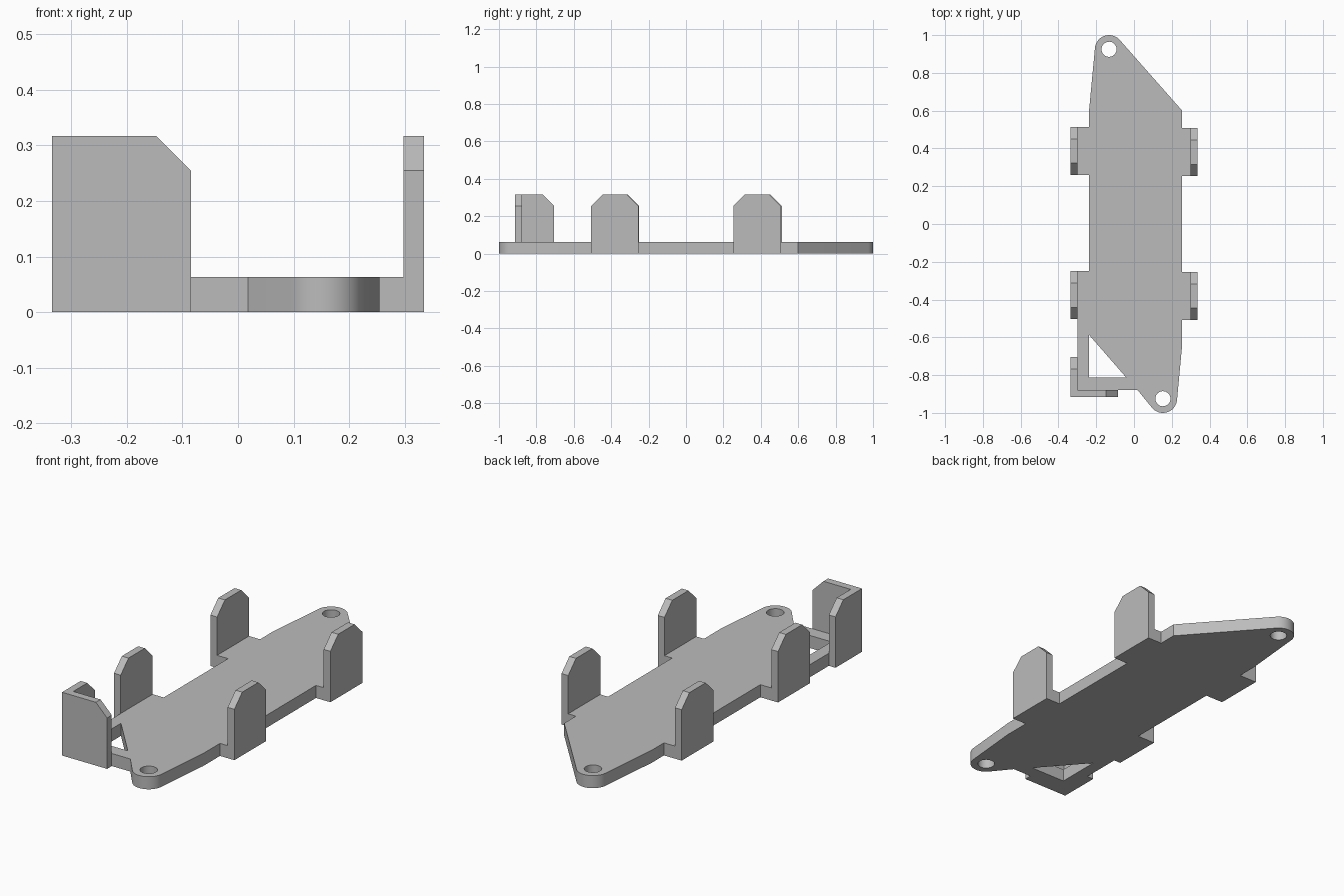
import bpy
import bmesh
from math import acos, atan2, cos, hypot, pi, sin

cube = bpy.data.objects.get("Cube")
if cube:
    bpy.data.objects.remove(cube)

THICK, TOP, CUT = 0.063, 0.317, 0.062   # plate height, wall height, wall chamfer
OUT, INNER = 0.335, 0.298               # faces of the side walls
LUG_R, HOLE_R = 0.075, 0.04

grey = bpy.data.materials.new("plain grey")
grey.use_nodes = True
colour = (0.5, 0.5, 0.5, 1)
grey.diffuse_color = colour
grey.node_tree.nodes["Principled BSDF"].inputs["Base Color"].default_value = colour


def prism(name, loops, offset):
    """Fill flat loops (outline first, then holes) and extrude them."""
    bm = bmesh.new()
    edges = []
    for loop in loops:
        vs = [bm.verts.new(p) for p in loop]
        edges += [bm.edges.new((v, vs[(i + 1) % len(vs)])) for i, v in enumerate(vs)]
    if len(loops) == 1:
        faces = [bm.faces.new(vs)]
    else:
        fill = bmesh.ops.triangle_fill(bm, edges=edges, use_beauty=True)
        faces = [g for g in fill["geom"] if isinstance(g, bmesh.types.BMFace)]
    ext = bmesh.ops.extrude_face_region(bm, geom=faces, use_keep_orig=True)
    moved = [g for g in ext["geom"] if isinstance(g, bmesh.types.BMVert)]
    bmesh.ops.translate(bm, verts=moved, vec=offset)
    bmesh.ops.recalc_face_normals(bm, faces=bm.faces)
    mesh = bpy.data.meshes.new(name)
    bm.to_mesh(mesh)
    bm.free()
    mesh.materials.append(grey)
    obj = bpy.data.objects.new(name, mesh)
    bpy.context.collection.objects.link(obj)
    return obj


def arc(c, r, a, b, n):
    return [(c[0] + r * cos(a + (b - a) * i / n),
             c[1] + r * sin(a + (b - a) * i / n), 0) for i in range(n + 1)]


def lug(c, start, end):
    """Counter-clockwise rounded end, tangent to lines from start and to end."""
    def tangent(p, side):
        dx, dy = p[0] - c[0], p[1] - c[1]
        return atan2(dy, dx) + side * acos(LUG_R / hypot(dx, dy))
    a, b = tangent(start, 1), tangent(end, -1)
    while b < a:
        b += 2 * pi
    return arc(c, LUG_R, a, b, 20)


def notch(x, y0, y1):
    """Plate step that reaches out to a side wall."""
    s = INNER if x > 0 else -INNER
    return [(x, y0, 0), (s, y0, 0), (s, y1, 0), (x, y1, 0)]


# Base plate
back_c, front_c = (-0.132, 0.925), (0.153, -0.925)
back_r, back_l = (0.255, 0.6, 0), (-0.237, 0.61, 0)
front_r, front_l = (0.255, -0.64, 0), (0.018, -0.878, 0)
left_x, right_x = -0.237, 0.255
right_tabs = [(-0.507, -0.255), (0.253, 0.507)]
left_tabs = [(-0.503, -0.25), (0.26, 0.513)]

outline = [front_r]
for y0, y1 in right_tabs:
    outline += notch(right_x, y0, y1)
outline += [back_r] + lug(back_c, back_r, back_l) + [back_l]
outline += notch(left_x, left_tabs[1][1], left_tabs[1][0])
outline += [(left_x, -0.25, 0), (-INNER, -0.25, 0), (-INNER, -0.878, 0), front_l]
outline += lug(front_c, front_l, front_r)

holes = [arc(c, HOLE_R, 0, 2 * pi, 32)[:-1] for c in (back_c, front_c)]
holes.append([(left_x, -0.588, 0), (left_x, -0.812, 0), (-0.042, -0.812, 0)])
plate = prism("base_plate", [outline] + holes, (0, 0, THICK))
bpy.context.view_layer.objects.active = plate
plate.select_set(True)
bpy.ops.object.shade_smooth_by_angle()


def wall_profile(a, b, cut_a, cut_b):
    """Upright wall shape with optional clipped top corners."""
    pts = [(a, 0), (b, 0)]
    pts += [(b, TOP - CUT), (b - CUT, TOP)] if cut_b else [(b, TOP)]
    pts += [(a + CUT, TOP), (a, TOP - CUT)] if cut_a else [(a, TOP)]
    return pts


def side_wall(name, x, y0, y1, cut_front=True):
    pts = wall_profile(y0, y1, cut_front, True)
    prism(name, [[(x, y, z) for y, z in pts]], (OUT - INNER, 0, 0))


# Side tabs
for place, (y0, y1) in zip(("front", "back"), right_tabs):
    side_wall(place + "_left_tab", INNER, y0, y1)
for place, (y0, y1) in zip(("front", "back"), left_tabs):
    side_wall(place + "_right_tab", -OUT, y0, y1)

# Corner bracket
side_wall("corner_side_wall", -OUT, -0.878, -0.705, False)
front = wall_profile(-OUT, -0.085, False, True)
prism("corner_front_wall", [[(x, -0.915, z) for x, z in front]], (0, 0.037, 0))
